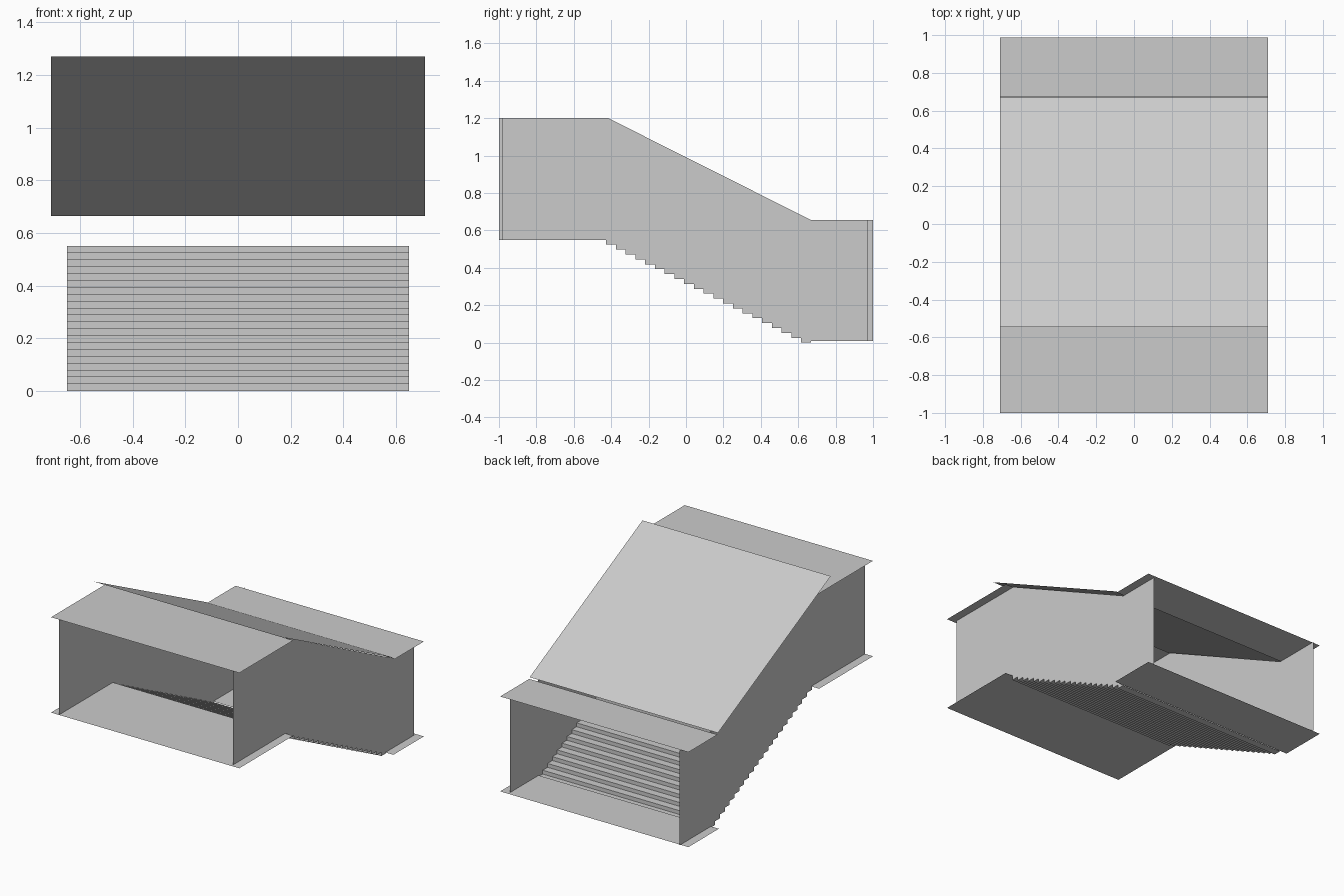
import bpy

if "Cube" in bpy.data.objects:
    bpy.data.objects.remove(bpy.data.objects["Cube"])

STEPS = 21
Y_TOP, Y_LOW = -0.427, 0.667       # start and end of the stair flight
Z_UP = 0.55                        # upper landing height
RUN, RISE = (Y_LOW - Y_TOP) / STEPS, Z_UP / STEPS
WALL_X, SLAB_X = 0.65, 0.71


def mesh_object(name, verts, faces):
    mesh = bpy.data.meshes.new(name)
    mesh.from_pydata(verts, [], faces)
    mesh.update()
    obj = bpy.data.objects.new(name, mesh)
    bpy.context.collection.objects.link(obj)
    return obj


def strip(name, profile, half_width):
    """Sweep a (y, z) profile across the width; normals face up / toward +y."""
    verts = [(s * half_width, y, z) for y, z in profile for s in (-1, 1)]
    faces = [(2 * i, 2 * i + 1, 2 * i + 3, 2 * i + 2) for i in range(len(profile) - 1)]
    return mesh_object(name, verts, faces)


# Zigzag stair profile, from the upper landing down
stairs = [(Y_TOP, Z_UP)]
for k in range(1, STEPS + 1):
    z = Z_UP - RISE * k
    stairs += [(Y_TOP + RUN * (k - 1), z), (Y_TOP + RUN * k, z)]
strip("stair_flight", stairs, WALL_X)

# Flat floors and ceilings, plus the sloped ceiling that overshoots the upper one
strip("upper_floor", [(-1.0, Z_UP), (-0.42, Z_UP)], SLAB_X)
strip("lower_floor", [(0.66, 0.008), (0.988, 0.008)], SLAB_X)
strip("upper_ceiling", [(-1.0, 1.2), (-0.42, 1.2)], SLAB_X)
strip("sloped_ceiling", [(-0.545, 1.27), (0.67, 0.665)], SLAB_X)
strip("lower_ceiling", [(0.675, 0.655), (0.988, 0.655)], SLAB_X)


def wall(name, x, y0, y1):
    """Thin side wall whose lower edge follows the steps."""
    bottom = [(y0, Z_UP)] + stairs + [(Y_LOW, 0.008), (y1, 0.008)]
    top = [(y1, 0.655), (0.67, 0.655), (-0.415, 1.2), (y0, 1.2)]
    outline = bottom + top
    if x < 0:
        outline.reverse()
    mesh_object(name, [(x, y, z) for y, z in outline], [tuple(range(len(outline)))])


# Side walls (the left one runs slightly longer)
wall("right_wall", WALL_X, -0.98, 0.97)
wall("left_wall", -WALL_X, -1.0, 1.0)
